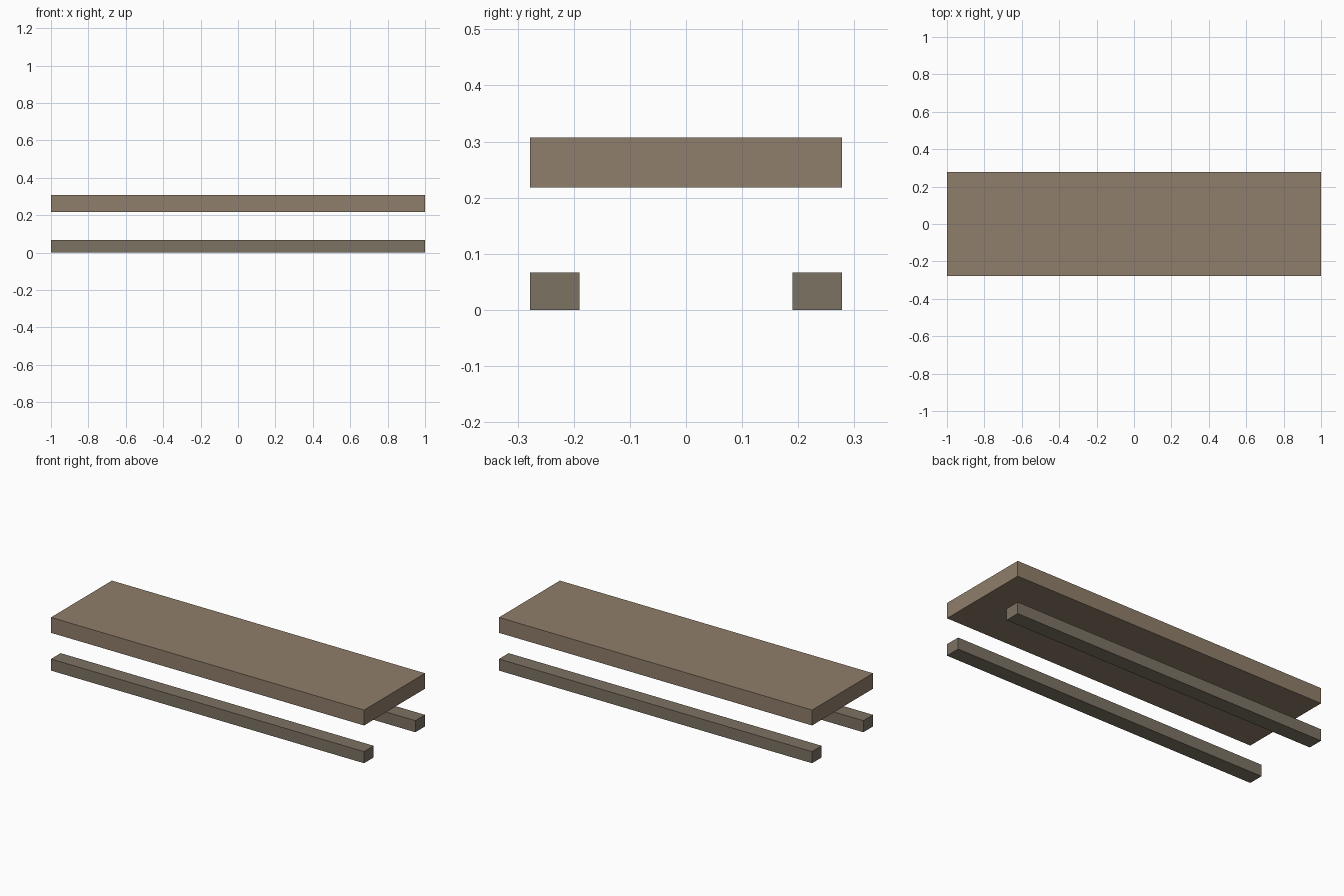
import bpy

if "Cube" in bpy.data.objects:
    bpy.data.objects.remove(bpy.data.objects["Cube"])


def material(name, rgb):
    mat = bpy.data.materials.new(name)
    mat.diffuse_color = (*rgb, 1.0)
    mat.use_nodes = True
    mat.node_tree.nodes["Principled BSDF"].inputs["Base Color"].default_value = mat.diffuse_color
    return mat


def box(name, lo, hi, mat):
    centre = [(a + b) / 2 for a, b in zip(lo, hi)]
    bpy.ops.mesh.primitive_cube_add(size=1, location=centre)
    obj = bpy.context.object
    obj.name = name
    obj.scale = [b - a for a, b in zip(lo, hi)]
    bpy.ops.object.transform_apply(location=False, rotation=False, scale=True)
    obj.data.materials.append(mat)
    return obj


top_mat = material("warm_wood", (0.28, 0.21, 0.145))
rail_mat = material("grey_wood", (0.205, 0.17, 0.127))

LENGTH, OUTER, INNER = 1.0, 0.278, 0.19

# Floating top slab
box("top_slab", (-LENGTH, -OUTER, 0.218), (LENGTH, OUTER, 0.307), top_mat)

# Two full-length rails on the ground, front and back
box("front_rail", (-LENGTH, -OUTER, 0), (LENGTH, -INNER, 0.067), rail_mat)
box("back_rail", (-LENGTH, INNER, 0), (LENGTH, OUTER, 0.067), rail_mat)
